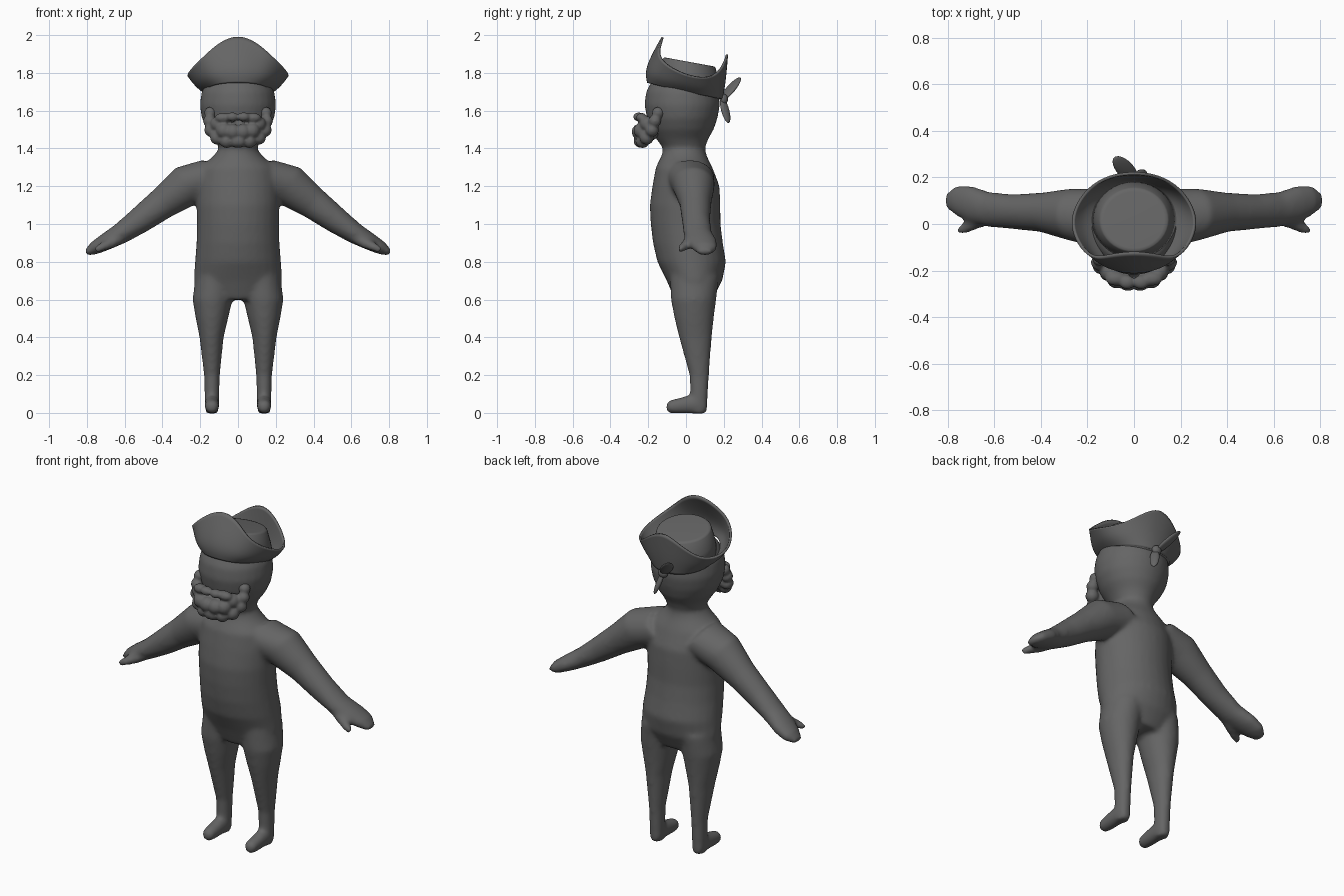
import bpy, bmesh, math
from mathutils import Vector, Matrix

if "Cube" in bpy.data.objects:
    bpy.data.objects.remove(bpy.data.objects["Cube"])

X, Y, Z = Vector((1, 0, 0)), Vector((0, 1, 0)), Vector((0, 0, 1))
grey = bpy.data.materials.new("dark_grey")
grey.diffuse_color = (0.13, 0.13, 0.13, 1)
grey.use_nodes = True
grey.node_tree.nodes["Principled BSDF"].inputs["Base Color"].default_value = grey.diffuse_color


def finish(name, bm):
    bmesh.ops.recalc_face_normals(bm, faces=bm.faces)
    me = bpy.data.meshes.new(name)
    bm.to_mesh(me)
    bm.free()
    me.materials.append(grey)
    me.shade_smooth()
    ob = bpy.data.objects.new(name, me)
    bpy.context.collection.objects.link(ob)
    return ob


def tube(bm, sections, u, v, n=28):
    """Closed loft through elliptical rings: (x, y, z, radius_u, radius_v)."""
    rings = []
    for x, y, z, ru, rv in sections:
        rings.append([bm.verts.new(Vector((x, y, z)) + u * ru * math.cos(a) + v * rv * math.sin(a))
                      for a in (2 * math.pi * i / n for i in range(n))])
    for r, s in zip(rings, rings[1:]):
        for i in range(n):
            bm.faces.new((r[i], r[(i + 1) % n], s[(i + 1) % n], s[i]))
    bm.faces.new(rings[0])
    bm.faces.new(rings[-1])


def blob(bm, c, r):
    bmesh.ops.create_uvsphere(bm, u_segments=20, v_segments=12, radius=1,
                              matrix=Matrix.Translation(c) @ Matrix.Diagonal((*r, 1)))


def fuse(ob, voxel, rounds):
    m = ob.modifiers.new("fuse", 'REMESH')
    m.mode, m.voxel_size, m.use_smooth_shade = 'VOXEL', voxel, True
    s = ob.modifiers.new("soften", 'SMOOTH')
    s.factor, s.iterations = 0.5, rounds


# Body: torso and head in one column, then limbs on both sides, fused together
bm = bmesh.new()
column = [(.60, .17, .04, .10), (.70, .235, .045, .147), (.80, .228, .03, .182),
          (.90, .22, .01, .185), (1.0, .217, -.002, .185), (1.1, .22, -.005, .187),
          (1.2, .22, 0, .178), (1.3, .20, -.01, .15), (1.36, .13, -.01, .12),
          (1.40, .10, -.01, .11), (1.45, .125, -.02, .138), (1.5, .163, -.02, .167),
          (1.56, .192, -.02, .187), (1.63, .203, -.02, .2), (1.70, .193, -.02, .192),
          (1.76, .16, -.02, .16), (1.80, .08, -.02, .08)]
tube(bm, [(0, cy, z, rx, ry) for z, rx, cy, ry in column], X, Y)
leg = [(.138, .065, -.004, .03, .04), (.138, .067, .03, .038, .046), (.138, .07, .1, .04, .047),
       (.138, .07, .2, .042, .052), (.14, .05, .4, .064, .087), (.138, .043, .5, .086, .104),
       (.135, .04, .6, .106, .12), (.12, .045, .72, .105, .13)]
foot = [(.138, .11, .035, .028, .03), (.138, .05, .045, .04, .049), (.138, 0, .043, .04, .047),
        (.138, -.05, .036, .039, .04), (.138, -.085, .033, .035, .036), (.138, -.105, .03, .02, .022)]
arm = [(.12, .02, 1.25, .11, .13), (.27, .04, 1.205, .112, .112), (.40, .05, 1.11, .086, .084),
       (.52, .053, 1.02, .071, .075), (.62, .062, .95, .056, .075), (.70, .085, .905, .046, .08),
       (.76, .1, .872, .036, .066), (.805, .1, .845, .016, .032)]
thumb = [(.60, .04, .94, .03, .04), (.67, .015, .90, .03, .036), (.72, -.013, .878, .025, .028),
         (.757, -.03, .86, .015, .016)]
for s in (1, -1):
    side = lambda pts: [(s * p[0], *p[1:]) for p in pts]
    tilt = Vector((s * .55, 0, .83))
    tube(bm, side(leg), X, Y)
    tube(bm, side(foot), X, Z)
    tube(bm, side(arm), tilt, Y)
    tube(bm, side(thumb), tilt, Y)
fuse(finish("body", bm), .012, 10)

# Lumpy beard and moustache
bm = bmesh.new()
lumps = [(.147, -.148, 1.588, .032), (.152, -.165, 1.545, .033), (.142, -.18, 1.497, .036),
         (.11, -.208, 1.458, .038), (.06, -.23, 1.44, .038), (.01, -.242, 1.44, .036),
         (.108, -.205, 1.53, .04), (.075, -.235, 1.495, .042), (.026, -.246, 1.488, .042)]
for s in (1, -1):
    for x, y, z, r in lumps:
        blob(bm, (s * x, y, z), (r, r, r))
    blob(bm, (s * .078, -.235, 1.562), (.045, .03, .026))
    blob(bm, (s * .03, -.25, 1.567), (.035, .03, .024))
    blob(bm, (s * .05, -.19, 1.50), (.09, .05, .06))
fuse(finish("beard", bm), .008, 2)

# Hat brim: base, middle and rim lines from the front round to the back, mirrored
base = [(0, -.205), (.08, -.19), (.145, -.135), (.185, 0), (.165, .1), (.09, .175), (0, .195)]
mid = [(0, -.222, 1.83), (.1, -.205, 1.81), (.175, -.165, 1.775), (.24, 0, 1.735),
       (.2, .125, 1.715), (.1, .195, 1.745), (0, .21, 1.76)]
rim = [(0, -.118, 2.005), (.11, -.135, 1.955), (.195, -.155, 1.87), (.292, 0, 1.78),
       (.21, .15, 1.765), (.1, .21, 1.86), (0, .22, 1.915)]
bm = bmesh.new()
loops = []
for half in ([(x, y, 1.705 - .22 * y) for x, y in base], mid, rim):
    full = half + [(-x, y, z) for x, y, z in half[-2:0:-1]]
    loops.append([bm.verts.new(p) for p in full])
for a, b in zip(loops, loops[1:]):
    for i in range(len(a)):
        j = (i + 1) % len(a)
        bm.faces.new((a[i], a[j], b[j], b[i]))
brim = finish("hat_brim", bm)
m = brim.modifiers.new("round", 'SUBSURF')
m.levels = m.render_levels = 3
m = brim.modifiers.new("thickness", 'SOLIDIFY')
m.thickness, m.offset = .012, 0

# Hat crown: tapering drum with a sloping top
bm = bmesh.new()
n, rings = 40, []
for r, z, slope in ((.185, 1.70, .22), (.17, 1.78, .2), (.15, 1.85, .17), (.143, 1.857, .17), (.13, 1.858, .17)):
    rings.append([bm.verts.new((r * math.cos(a), .018 + r * .93 * math.sin(a), z - slope * r * math.sin(a)))
                  for a in (2 * math.pi * i / n for i in range(n))])
for a, b in zip(rings, rings[1:]):
    for i in range(n):
        bm.faces.new((a[i], a[(i + 1) % n], b[(i + 1) % n], b[i]))
bm.faces.new(rings[0])
bm.faces.new(rings[-1])
finish("hat_crown", bm)


# Knotted scarf ends behind the head
def leaf(name, start, end, width):
    a, b = Vector(start), Vector(end)
    bm = bmesh.new()
    blob(bm, (0, 0, 0), (width, .014, (b - a).length / 2))
    rot = (b - a).to_track_quat('Z', 'Y').to_matrix().to_4x4()
    bm.transform(Matrix.Translation((a + b) / 2) @ rot)
    finish(name, bm)


leaf("scarf_end_upper", (.01, .185, 1.65), (-.085, .285, 1.775), .036)
leaf("scarf_end_lower", (.01, .19, 1.67), (.05, .225, 1.535), .026)
bm = bmesh.new()
blob(bm, (.01, .2, 1.66), (.028, .022, .028))
finish("scarf_knot", bm)
